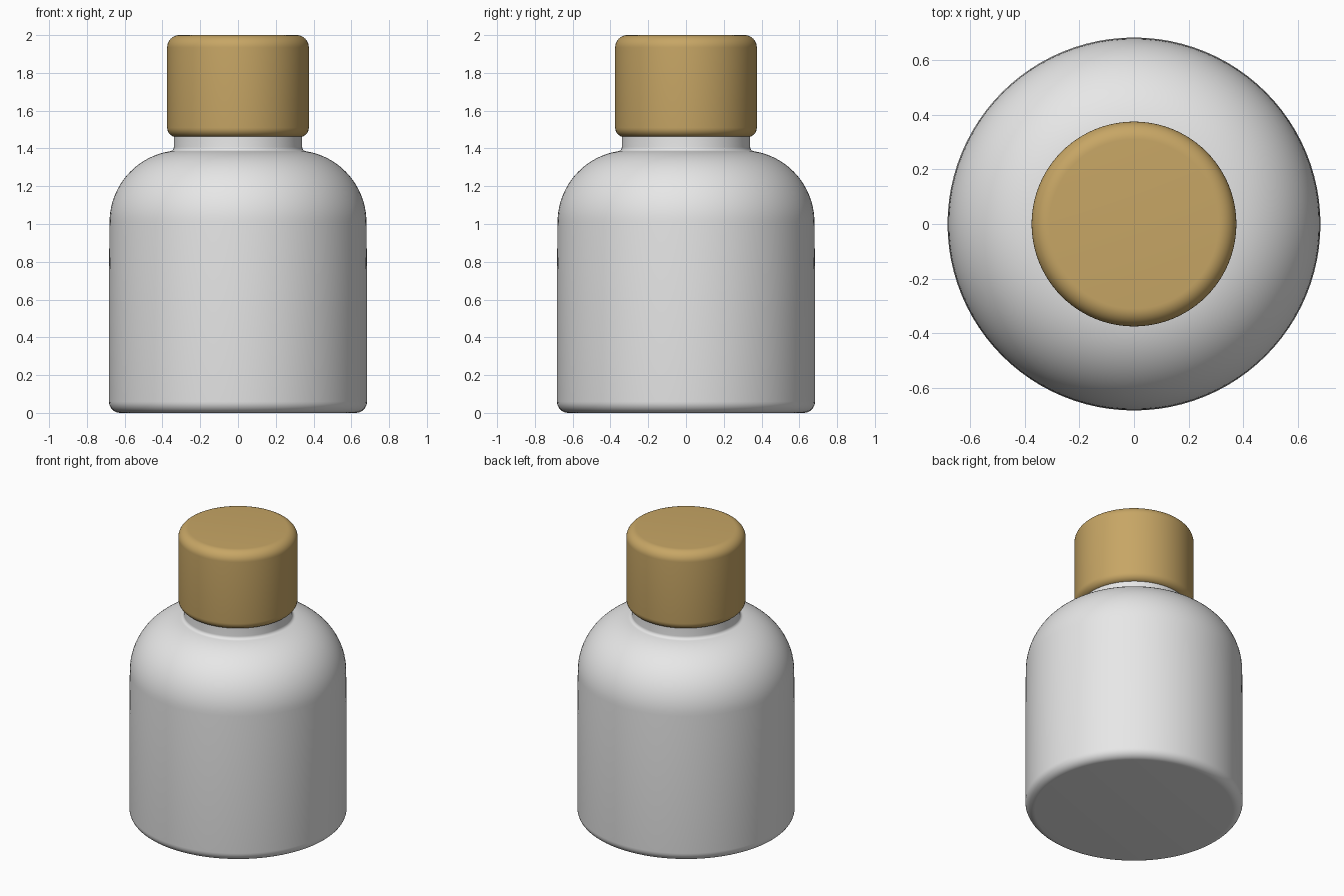
import bpy
import math

SEGMENTS = 96

default = bpy.data.objects.get("Cube")
if default:
    bpy.data.objects.remove(default, do_unlink=True)


def make_material(name, rgb):
    mat = bpy.data.materials.new(name)
    mat.use_nodes = True
    color = (*rgb, 1.0)
    mat.diffuse_color = color
    mat.node_tree.nodes["Principled BSDF"].inputs["Base Color"].default_value = color
    return mat


def arc(cx, cz, radius, start, end, steps=10):
    """Profile points (radius, height) along a circular arc, angles in degrees."""
    angles = [math.radians(start + (end - start) * i / steps) for i in range(steps + 1)]
    return [(cx + radius * math.cos(a), cz + radius * math.sin(a)) for a in angles]


def lathe(name, profile, material):
    """Revolve a bottom-to-top profile around z and close both ends with flat discs."""
    verts, faces = [], []
    for r, z in profile:
        for i in range(SEGMENTS):
            a = math.tau * i / SEGMENTS
            verts.append((r * math.cos(a), r * math.sin(a), z))
    for k in range(len(profile) - 1):
        low, high = k * SEGMENTS, (k + 1) * SEGMENTS
        for i in range(SEGMENTS):
            j = (i + 1) % SEGMENTS
            faces.append((low + i, low + j, high + j, high + i))
    last = (len(profile) - 1) * SEGMENTS
    faces.append(tuple(reversed(range(SEGMENTS))))
    faces.append(tuple(range(last, last + SEGMENTS)))
    mesh = bpy.data.meshes.new(name)
    mesh.from_pydata(verts, [], faces)
    mesh.materials.append(material)
    obj = bpy.data.objects.new(name, mesh)
    bpy.context.collection.objects.link(obj)
    bpy.ops.object.select_all(action="DESELECT")
    obj.select_set(True)
    bpy.context.view_layer.objects.active = obj
    bpy.ops.object.shade_smooth_by_angle(angle=math.radians(35))
    return obj


white = make_material("white_glaze", (0.8, 0.8, 0.8))
tan = make_material("tan_wood", (0.57, 0.38, 0.13))

# Bottle: rounded base, straight wall, domed shoulder, small fillet into the neck
bottle_profile = (
    arc(0.623, 0.06, 0.06, -90, 0, 8)
    + [(0.683, 0.75)]
    + arc(0.30, 1.01, 0.38, 0, 80, 20)
    + arc(0.362, 1.407, 0.022, 260, 180, 6)
    + [(0.34, 1.50)]
)
lathe("bottle_body", bottle_profile, white)

# Cap: cylinder with softened top and bottom rims
cap_profile = (
    arc(0.325, 1.51, 0.05, -90, 0, 8)
    + arc(0.31, 1.935, 0.065, 0, 90, 10)
)
lathe("bottle_cap", cap_profile, tan)
